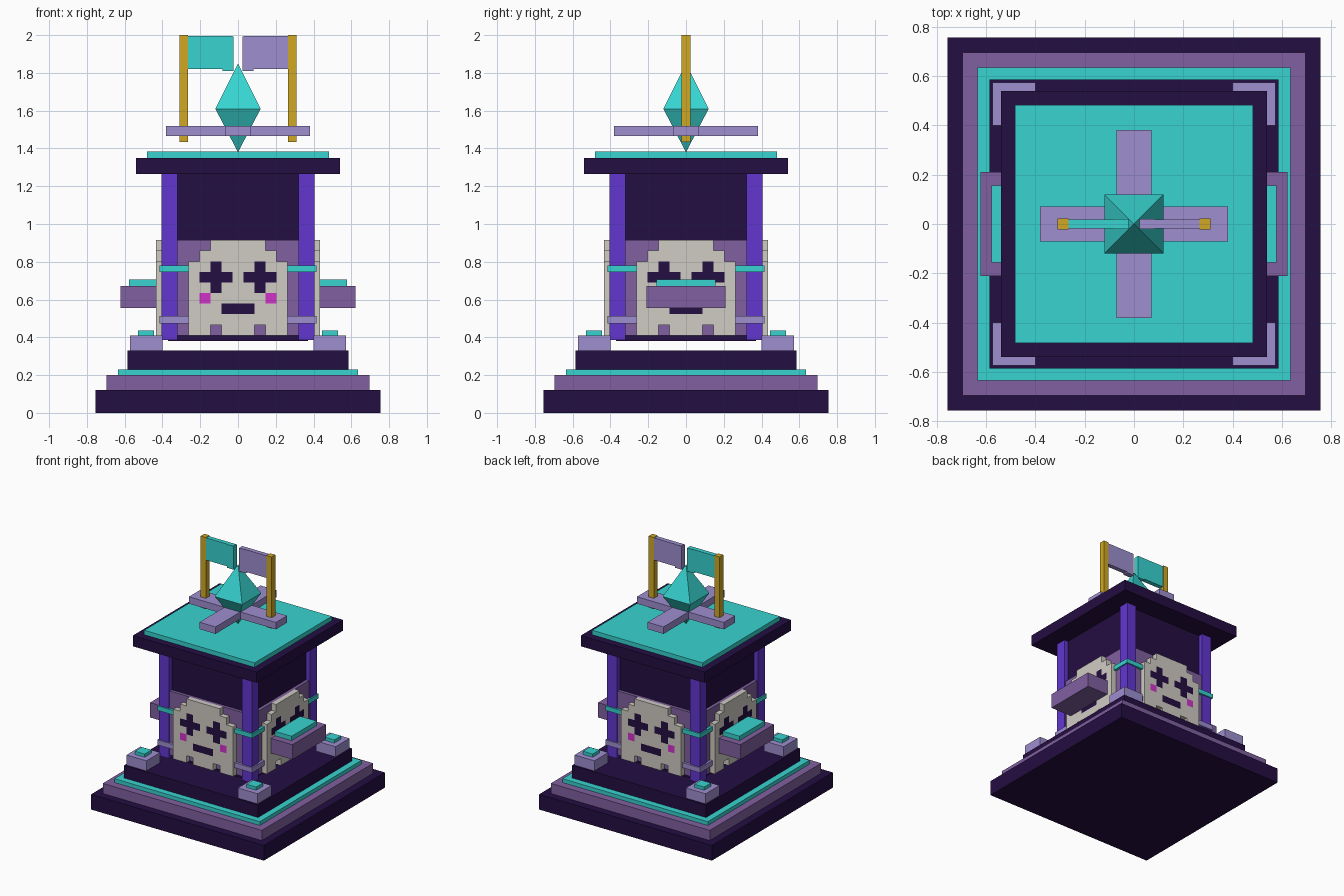
import bpy, bmesh

if "Cube" in bpy.data.objects:
    bpy.data.objects.remove(bpy.data.objects["Cube"])


def lin(v):
    v /= 255
    return v / 12.92 if v <= 0.04045 else ((v + 0.055) / 1.055) ** 2.4


def mat(name, r, g, b):
    m = bpy.data.materials.new(name)
    m.diffuse_color = (lin(r), lin(g), lin(b), 1)
    m.use_nodes = True
    m.node_tree.nodes["Principled BSDF"].inputs["Base Color"].default_value = m.diffuse_color
    return m


DARK = mat("dark_indigo", 36, 14, 66)
PURPLE = mat("dusty_purple", 128, 96, 160)
TEAL = mat("teal", 55, 212, 209)
LAVENDER = mat("lavender", 158, 142, 208)
VIOLET = mat("violet", 98, 54, 208)
GOLD = mat("gold", 208, 168, 36)
BONE = mat("bone", 208, 203, 196)
PINK = mat("magenta", 208, 50, 200)


def add_box(bm, x0, x1, y0, y1, z0, z1, index=0):
    """Add one box to a bmesh with the given material slot."""
    v = [bm.verts.new((x, y, z)) for z in (z0, z1)
         for x, y in ((x0, y0), (x1, y0), (x1, y1), (x0, y1))]
    for f in ((3, 2, 1, 0), (4, 5, 6, 7), (0, 1, 5, 4),
              (1, 2, 6, 5), (2, 3, 7, 6), (3, 0, 4, 7)):
        bm.faces.new([v[i] for i in f]).material_index = index


def finish(name, bm, *mats):
    me = bpy.data.meshes.new(name)
    bm.to_mesh(me)
    bm.free()
    for m in mats:
        me.materials.append(m)
    ob = bpy.data.objects.new(name, me)
    bpy.context.collection.objects.link(ob)
    return ob


def box(name, x0, x1, y0, y1, z0, z1, m):
    bm = bmesh.new()
    add_box(bm, x0, x1, y0, y1, z0, z1)
    return finish(name, bm, m)


def slab(name, r, z0, z1, m):
    return box(name, -r, r, -r, r, z0, z1, m)


def corners(name, a, b, z0, z1, m):
    """The same square block at all four corners, from a to b on each axis."""
    bm = bmesh.new()
    for sx in (-1, 1):
        for sy in (-1, 1):
            xs, ys = sorted((sx * a, sx * b)), sorted((sy * a, sy * b))
            add_box(bm, *xs, *ys, z0, z1)
    return finish(name, bm, m)


# Stepped base
slab("base_bottom", 0.755, 0, 0.12, DARK)
slab("base_step", 0.695, 0.12, 0.2, PURPLE)
slab("base_trim", 0.635, 0.2, 0.23, TEAL)
slab("base_top", 0.585, 0.23, 0.33, DARK)
corners("corner_block", 0.4, 0.573, 0.33, 0.41, LAVENDER)
corners("corner_block_cap", 0.445, 0.53, 0.41, 0.435, TEAL)

# Tower body, pillars and roof
slab("tower_body", 0.37, 0.38, 1.27, DARK)
corners("pillar", 0.32, 0.405, 0.385, 1.265, VIOLET)
corners("upper_band", 0.253, 0.415, 0.745, 0.78, TEAL)
corners("lower_band", 0.253, 0.415, 0.472, 0.512, LAVENDER)
slab("roof", 0.54, 1.265, 1.35, DARK)
slab("roof_top", 0.482, 1.35, 1.385, TEAL)

# Pixel mask on every wall: b bone, d dark, p pink, . backing panel
ROWS = ("...bbbbb...",
        "..bbbbbbb..",
        ".bbdbbbdbb.",
        ".bdddbdddb.",
        ".bbdbbbdbb.",
        ".bpbbbbbpb.",
        ".bbbdddbbb.",
        ".bbbbbbbbb.",
        ".bb.bbb.bb.")
CW, CH, TOP = 0.64 / 11, 0.505 / 9, 0.915
for i, side in enumerate(("front", "right", "back", "left")):
    bm = bmesh.new()
    add_box(bm, -0.322, 0.322, -0.395, -0.36, 0.41, TOP, 3)
    for r, row in enumerate(ROWS):
        start = 0
        for c in range(1, len(row) + 1):       # one box per run of equal cells
            if c == len(row) or row[c] != row[start]:
                if row[start] != ".":
                    add_box(bm, -0.32 + start * CW, -0.32 + c * CW, -0.435, -0.395,
                            TOP - (r + 1) * CH, TOP - r * CH, "bdp".index(row[start]))
                start = c
    ob = finish(side + "_mask", bm, BONE, DARK, PINK, PURPLE)
    ob.rotation_euler.z = i * 1.5707963

# Side ledges
for s, side in ((-1, "left"), (1, "right")):
    box(side + "_ledge", *sorted((s * 0.4, s * 0.622)), -0.21, 0.21, 0.555, 0.672, PURPLE)
    box(side + "_ledge_cap", *sorted((s * 0.4, s * 0.578)), -0.157, 0.157, 0.672, 0.707, TEAL)

# Cross beams above the roof
box("cross_beam_x", -0.38, 0.38, -0.07, 0.07, 1.465, 1.52, LAVENDER)
box("cross_beam_y", -0.07, 0.07, -0.38, 0.38, 1.465, 1.52, LAVENDER)

# Crystal: a square double pyramid
bm = bmesh.new()
ring = [bm.verts.new((x, y, 1.61)) for x, y in
        ((-0.12, -0.12), (0.12, -0.12), (0.12, 0.12), (-0.12, 0.12))]
tip, foot = bm.verts.new((0, 0, 1.85)), bm.verts.new((0, 0, 1.38))
for k in range(4):
    a, b = ring[k], ring[(k + 1) % 4]
    bm.faces.new((a, b, tip))
    bm.faces.new((b, a, foot))
finish("crystal", bm, TEAL)

# Poles and flags
for s, side, m in ((-1, "left", TEAL), (1, "right", LAVENDER)):
    box(side + "_pole", *sorted((s * 0.265, s * 0.31)), -0.023, 0.023, 1.435, 2.0, GOLD)
    box(side + "_flag", *sorted((s * 0.03, s * 0.265)), -0.018, 0.018, 1.82, 1.995, m)
    box(side + "_flag_tail", *sorted((s * 0.023, s * 0.083)), -0.021, 0.021, 1.81, 1.993, m)
